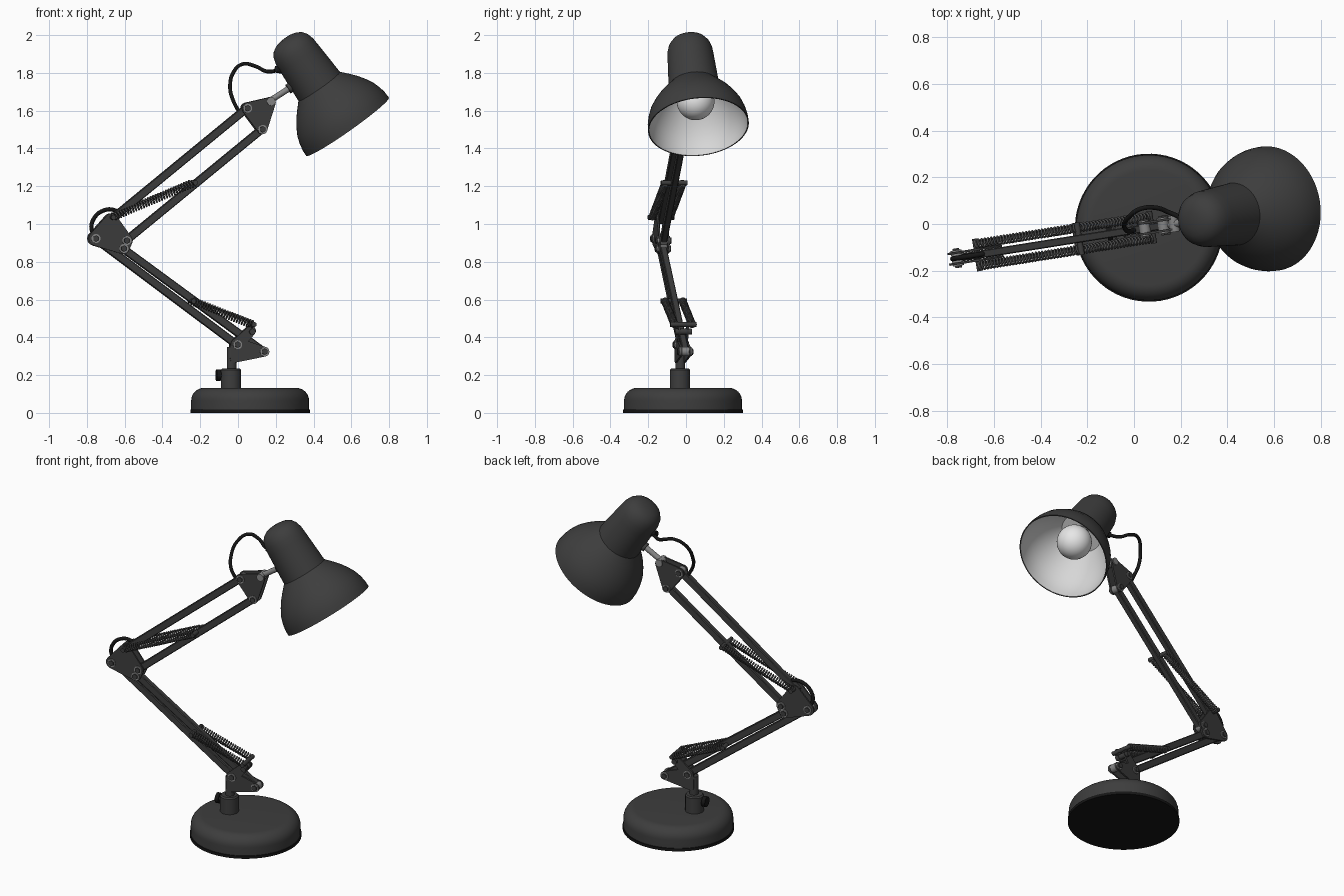
import bpy, bmesh, math
from mathutils import Matrix, Vector

if "Cube" in bpy.data.objects:
    bpy.data.objects.remove(bpy.data.objects["Cube"])

# The lamp lies in one vertical plane, turned 9 degrees about z
TURN = math.radians(9)
WORLD = Matrix.Translation((0, -0.026, 0)) @ Matrix.Rotation(TURN, 4, 'Z')
COS = math.cos(TURN)


def P(x, z, v=0.0):
    """Front-view x, height z, sideways offset v -> lamp-plane point."""
    return Vector((x / COS, v, z))


def material(name, c):
    m = bpy.data.materials.new(name)
    m.diffuse_color = (c, c, c, 1)
    m.use_nodes = True
    m.node_tree.nodes["Principled BSDF"].inputs["Base Color"].default_value = m.diffuse_color
    return m


DARK = material("dark_grey_paint", 0.047)
BLACK = material("black_rubber", 0.008)
STEEL = material("steel", 0.24)
SPRING = material("spring_steel", 0.07)
WHITE = material("reflector_white", 0.68)
BULB = material("bulb_glass", 0.8)


def finish(name, bm, mat):
    bmesh.ops.recalc_face_normals(bm, faces=bm.faces)
    bm.transform(WORLD)
    me = bpy.data.meshes.new(name)
    bm.to_mesh(me)
    bm.free()
    me.materials.append(mat)
    ob = bpy.data.objects.new(name, me)
    bpy.context.collection.objects.link(ob)
    return ob


def rod(name, a, b, r, mat, sides=20):
    """Cylinder between two points."""
    bm = bmesh.new()
    d = b - a
    mtx = Matrix.Translation((a + b) / 2) @ d.to_track_quat('Z', 'Y').to_matrix().to_4x4()
    bmesh.ops.create_cone(bm, cap_ends=True, segments=sides, radius1=r, radius2=r,
                          depth=d.length, matrix=mtx)
    return finish(name, bm, mat)


def bar(name, a, b, width=0.042, thick=0.034):
    """Flat arm bar between two pivots."""
    bm = bmesh.new()
    d = b - a
    mtx = (Matrix.Translation((a + b) / 2) @ Matrix.Rotation(-math.atan2(d.z, d.x), 4, 'Y')
           @ Matrix.Diagonal((d.length + 0.03, thick, width, 1)))
    bmesh.ops.create_cube(bm, size=1, matrix=mtx)
    bmesh.ops.bevel(bm, geom=bm.edges[:], offset=0.004, segments=1, affect='EDGES')
    return finish(name, bm, DARK)


def plates(name, circles):
    """Pair of plates whose outline wraps around circles (x, z, r)."""
    for side, v in (("front", -0.023), ("back", 0.023)):
        bm = bmesh.new()
        for x, z, r in circles:
            for i in range(20):
                a = i * math.tau / 20
                for dv in (-0.005, 0.005):
                    bm.verts.new(P(x, z, v + dv) + Vector((r * math.cos(a), 0, r * math.sin(a))))
        res = bmesh.ops.convex_hull(bm, input=bm.verts[:])
        junk = {g for g in res["geom_interior"] + res["geom_unused"] if isinstance(g, bmesh.types.BMVert)}
        bmesh.ops.delete(bm, geom=list(junk), context='VERTS')
        bmesh.ops.dissolve_limit(bm, angle_limit=0.02, verts=bm.verts[:], edges=bm.edges[:])
        finish(f"{name}_{side}", bm, DARK)


def bolt(name, x, z):
    rod(name + "_washer", P(x, z, -0.034), P(x, z, 0.034), 0.024, STEEL)
    rod(name + "_nut", P(x, z, -0.042), P(x, z, 0.042), 0.017, DARK, 6)


def lathe(name, profile, mat, mtx, steps=56):
    """Revolve (radius, height) points about the local z axis."""
    bm = bmesh.new()
    vs = [bm.verts.new((r, 0, t)) for r, t in profile]
    es = [bm.edges.new(p) for p in zip(vs, vs[1:])]
    bmesh.ops.spin(bm, geom=vs + es, cent=(0, 0, 0), axis=(0, 0, 1),
                   angle=math.tau, steps=steps, use_merge=False)
    bmesh.ops.remove_doubles(bm, verts=bm.verts[:], dist=0.0003)
    bm.transform(mtx)
    return finish(name, bm, mat)


def wire(name, pts, r, mat, smooth=True):
    """Round wire through points."""
    cu = bpy.data.curves.new(name, 'CURVE')
    cu.dimensions = '3D'
    cu.bevel_depth, cu.bevel_resolution, cu.use_fill_caps = r, 2 if smooth else 1, True
    if smooth:
        sp = cu.splines.new('BEZIER')
        sp.bezier_points.add(len(pts) - 1)
        for bp, p in zip(sp.bezier_points, pts):
            bp.co = WORLD @ p
            bp.handle_left_type = bp.handle_right_type = 'AUTO'
    else:
        sp = cu.splines.new('POLY')
        sp.points.add(len(pts) - 1)
        for bp, p in zip(sp.points, pts):
            bp.co = (*(WORLD @ p), 1)
    cu.materials.append(mat)
    ob = bpy.data.objects.new(name, cu)
    bpy.context.collection.objects.link(ob)


def spring(name, a, b, turns, r=0.017):
    q = (b - a).to_track_quat('Z', 'Y')
    pts = []
    for i in range(turns * 10 + 1):
        t = i / (turns * 10)
        ang = i * math.tau / 10
        pts.append(a.lerp(b, t) + q @ Vector((r * math.cos(ang), r * math.sin(ang), 0)))
    wire(name, pts, 0.005, SPRING, smooth=False)


# Base: rubber foot, rounded disc, post and clamp knob
base_m = Matrix.Translation(P(0.064, 0))
fillet = [(0.245 + 0.067 * math.cos(a), 0.066 + 0.066 * math.sin(a))
          for a in [i * math.pi / 16 for i in range(9)]]
lathe("base_foot", [(0, 0), (0.317, 0), (0.317, 0.017), (0, 0.017)], BLACK, base_m, 64)
lathe("base_disc", [(0, 0.012), (0.312, 0.012)] + fillet + [(0, 0.132)], DARK, base_m, 64)
lathe("post", [(0, 0.12), (0.053, 0.12), (0.053, 0.228), (0.046, 0.236), (0, 0.236)],
      DARK, Matrix.Translation(P(-0.037, 0)), 32)
rod("stem", P(-0.033, 0.22), P(-0.033, 0.35), 0.026, DARK)
rod("knob_screw", P(-0.1, 0.2), P(-0.05, 0.2), 0.012, STEEL)
rod("clamp_knob", P(-0.115, 0.2), P(-0.093, 0.2), 0.031, BLACK, 16)

# Pivot positions (x, z)
B1, B2 = (-0.007, 0.361), (0.136, 0.324)
E1, E2, E3, E4 = (-0.757, 0.923), (-0.609, 0.870), (-0.674, 1.022), (-0.593, 0.912)
H1, H2 = (0.046, 1.613), (0.125, 1.501)

# Brackets
plates("base_bracket", [(*B1, 0.036), (*B2, 0.026), (-0.025, 0.285, 0.02)])
plates("spring_bracket", [(*B1, 0.034), (0.065, 0.435, 0.026)])
plates("elbow_plate", [(*E1, 0.038), (*E2, 0.03), (*E3, 0.034), (*E4, 0.032)])
plates("head_plate", [(*H1, 0.03), (*H2, 0.026), (0.168, 1.643, 0.028)])

# Arms
bar("lower_arm_upper_bar", P(*E1), P(*B1))
bar("lower_arm_lower_bar", P(*E2), P(*B2))
bar("upper_arm_upper_bar", P(*E3), P(*H1))
bar("upper_arm_lower_bar", P(*E4), P(*H2))
for i, p in enumerate((B1, B2, E1, E2, E4, H1, H2)):
    bolt(f"pivot_bolt_{i}", *p)

# Springs with cross pins, mirrored on both sides
for name, a, b, turns in (("lower", (-0.245, 0.592), (0.075, 0.468), 24),
                          ("upper", (-0.67, 1.035), (-0.235, 1.218), 32)):
    for end, p in (("start", a), ("end", b)):
        rod(f"{name}_spring_pin_{end}", P(*p, -0.07), P(*p, 0.07), 0.013, DARK, 12)
    for s in (-1, 1):
        spring(f"{name}_spring_{'front' if s < 0 else 'back'}", P(*a, s * 0.047), P(*b, s * 0.047), turns)
rod("lower_spring_stop", P(0.07, 0.43, -0.045), P(0.07, 0.43, 0.045), 0.016, DARK, 12)

# Swivel link to the head
rod("swivel_knuckle", P(0.17, 1.65, -0.035), P(0.17, 1.65, 0.035), 0.022, STEEL)
rod("swivel_rod", P(0.15, 1.64), P(0.29, 1.73), 0.016, STEEL)
rod("swivel_mount", P(0.265, 1.714), P(0.31, 1.742), 0.027, DARK)

# Shade: bell, reflector lining, socket and bulb on a tilted axis
head_m = Matrix.Translation(P(0.58, 1.515)) @ Matrix.Rotation(math.radians(-35.5), 4, 'Y')
bell = [(0.268, 0), (0.2665, 0.035), (0.26, 0.07), (0.247, 0.11), (0.224, 0.152),
        (0.198, 0.19), (0.168, 0.225), (0.134, 0.262)]
cap = [(0.132, 0.30), (0.123, 0.45), (0.12, 0.49), (0.11, 0.525), (0.092, 0.55),
       (0.066, 0.566), (0.035, 0.574), (0, 0.576)]
lathe("shade", [(0.262, 0.0)] + bell + cap, DARK, head_m, 64)
lathe("shade_lining", [(r - 0.006, t) for r, t in bell] + [(0.12, 0.27), (0, 0.27)], WHITE, head_m, 64)
rod("bulb_socket", head_m @ Vector((0, 0, 0.22)), head_m @ Vector((0, 0, 0.4)), 0.05, STEEL)
bulb = [(0.1 * math.sin(a), 0.165 - 0.1 * math.cos(a)) for a in [i * math.pi / 18 for i in range(19)]]
lathe("bulb", bulb, BULB, head_m, 40)

# Cable at the head and at the elbow
rod("cable_grommet", P(0.195, 1.82, 0.01), P(0.26, 1.81, 0), 0.018, BLACK)
wire("head_cable", [P(*p) for p in (
    (0.22, 1.815, 0.01), (0.16, 1.808, 0.05), (0.105, 1.835, 0.08), (0.04, 1.847, 0.085),
    (-0.017, 1.8, 0.055), (-0.038, 1.724, 0.025), (-0.028, 1.66, 0), (0.01, 1.585, 0))], 0.01, BLACK)
wire("elbow_cable", [P(*p) for p in (
    (-0.74, 0.92), (-0.775, 0.97), (-0.762, 1.03), (-0.715, 1.07), (-0.66, 1.075), (-0.62, 1.05))],
    0.011, BLACK)

# Smooth shading with crisp edges
bpy.ops.object.select_all(action='DESELECT')
for ob in bpy.context.scene.objects:
    if ob.type == 'MESH':
        ob.select_set(True)
        bpy.context.view_layer.objects.active = ob
bpy.ops.object.shade_smooth_by_angle(angle=math.radians(32))
